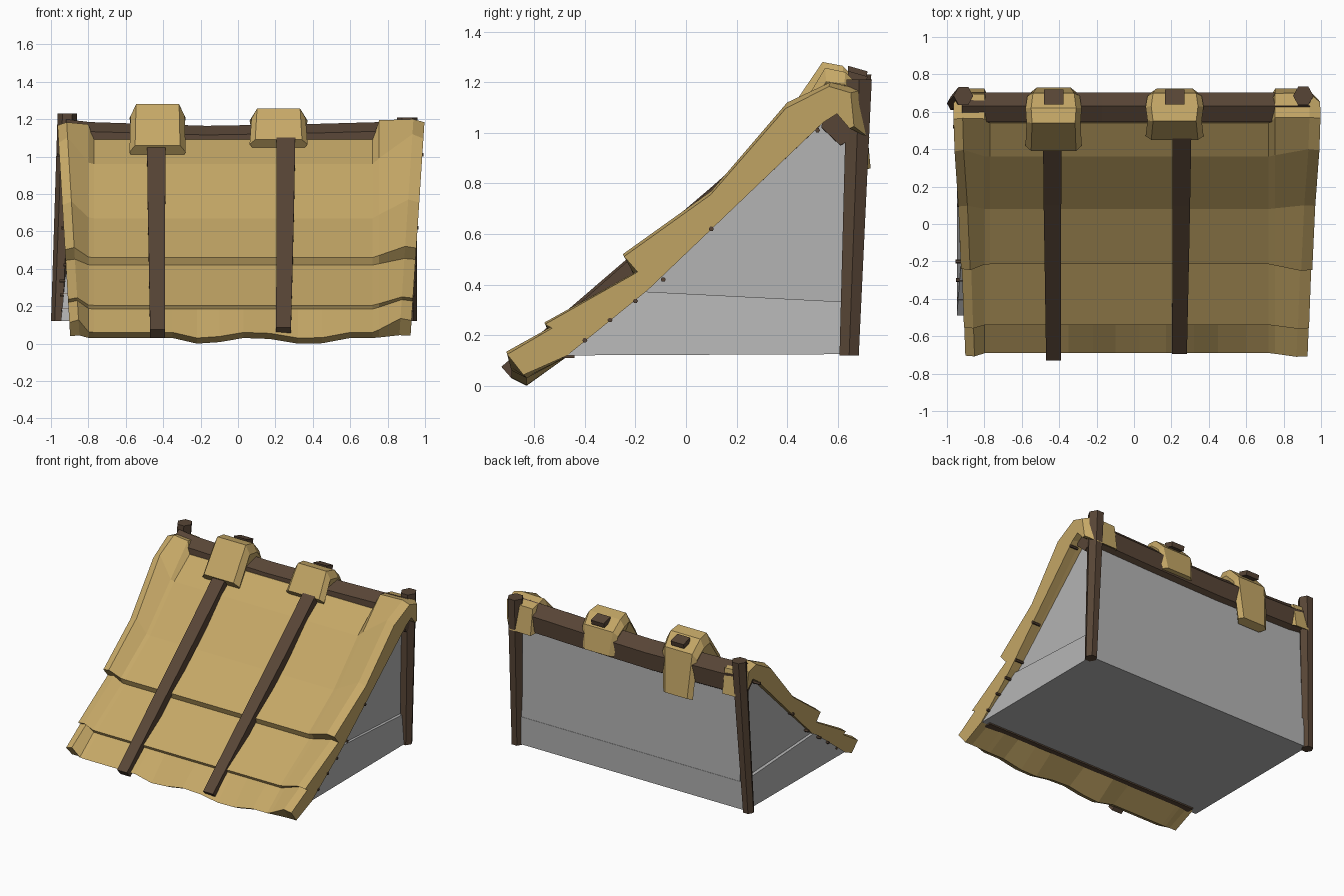
import bpy, bmesh, math
from mathutils import Vector

if "Cube" in bpy.data.objects:
    bpy.data.objects.remove(bpy.data.objects["Cube"])


def material(name, rgb):
    m = bpy.data.materials.new(name)
    m.diffuse_color = (*rgb, 1)
    m.use_nodes = True
    m.node_tree.nodes["Principled BSDF"].inputs["Base Color"].default_value = m.diffuse_color
    return m


STRAW = material("straw", (0.56, 0.39, 0.135))
WOOD = material("dark_wood", (0.097, 0.06, 0.037))
PLASTER = material("grey_plaster", (0.46, 0.46, 0.46))


def loft(name, rings, mat):
    """Skin a list of equal-length closed rings and cap both ends."""
    bm = bmesh.new()
    vs = [[bm.verts.new(p) for p in r] for r in rings]
    n = len(rings[0])
    for a, b in zip(vs, vs[1:]):
        for i in range(n):
            j = (i + 1) % n
            bm.faces.new((a[i], a[j], b[j], b[i]))
    bm.faces.new(vs[0][::-1])
    bm.faces.new(vs[-1])
    bmesh.ops.recalc_face_normals(bm, faces=bm.faces)
    me = bpy.data.meshes.new(name)
    bm.to_mesh(me)
    bm.free()
    me.materials.append(mat)
    ob = bpy.data.objects.new(name, me)
    bpy.context.collection.objects.link(ob)
    return ob


def edge_x(side, z):
    """Outer side of the roof, leaning outwards with height."""
    return 0.92 + 0.065 * z if side > 0 else -(0.895 + 0.06 * z)


# Thatched roof: three overlapping layers, lofted sideways with raised rims
MID = [(-.63, .03), (-.69, .06), (-.53, .185), (-.54, .205), (-.20, .42), (-.215, .46),
       (.08, .67), (.36, .96), (.54, 1.09), (.63, 1.09), (.66, 1.0),
       (.63, 1.0), (.58, 1.05), (.50, .99), (-.15, .375), (-.47, .115)]
RIM = [(-.645, .045), (-.71, .135), (-.53, .235), (-.56, .25), (-.19, .455), (-.25, .52),
       (.10, .77), (.40, 1.12), (.57, 1.2), (.655, 1.17), (.665, 1.03),
       (.65, 1.02), (.60, 1.08), (.55, 1.05), (-.15, .38), (-.47, .12)]


def roof_ring(x, t, side=0, inset=0, dip=0, ridge=None):
    """Blend MID to RIM by t; ridge gives the blend over the log, wrapping it."""
    ring = []
    for k, ((y0, z0), (y1, z1)) in enumerate(zip(MID, RIM)):
        s = ridge if ridge is not None and 8 <= k <= 11 else t
        y, z = y0 + (y1 - y0) * s, z0 + (z1 - z0) * s
        px = edge_x(side, z) - side * inset if side else x
        if ridge is not None and k in (9, 10):
            y += .06 if k == 10 else .045
            z -= .05 if k == 10 else 0
        ring.append((px, y, z - (dip if k < 2 else 0)))
    return ring


rings = [roof_ring(0, .7, -1, 0), roof_ring(0, .9, -1, .05, 0, .85),
         roof_ring(-.80, .05, 0, 0, 0, .75)]
for x, dip in ((-.77, 0), (-.35, 0), (-.22, .03), (-.1, .022), (.03, 0), (.17, .005),
               (.32, .03), (.45, .028), (.6, 0), (.72, 0)):
    rings.append(roof_ring(x, 0, 0, 0, dip))
rings += [roof_ring(.755, .2, 0, 0, 0, .95), roof_ring(0, 1, 1, .06, 0, 1),
          roof_ring(0, .85, 1, 0)]
loft("thatch_roof", rings, STRAW)


# Plaster walls: wider base course and inset upper gable
def prism(name, prof, x_low, x_high, mat, shift=0):
    zs = [p[1] for p in prof]
    lo, hi = min(zs), max(zs)
    half = lambda z: x_low + (x_high - x_low) * (z - lo) / (hi - lo)
    loft(name, [[(s * half(z) + shift, y, z) for y, z in prof] for s in (-1, 1)], mat)


prism("base_wall", [(-.49, .12), (.655, .125), (.662, .33), (-.16, .372), (-.2, .35)],
      .935, .91, PLASTER, -.012)
prism("gable_wall", [(-.17, .36), (.66, .32), (.66, 1.03), (.60, 1.09), (.53, 1.04)],
      .89, .90, PLASTER, -.01)

# Sill beam under the front eave
prism("sill_beam", [(-.50, .11), (-.44, .11), (-.44, .125), (-.50, .13)], .88, .88, WOOD)

# Sagging ridge log, six sided and deeper below
rings = []
for x, z, r in ((-.92, 1.075, .125), (-.79, 1.06, .125), (-.17, 1.045, .12),
                (.4, 1.055, .12), (.94, 1.07, .12)):
    rings.append([(x, .62 + .092 * math.cos(a), z + r * math.sin(a))
                  for a in (math.pi / 3 * (k + .4) for k in range(6))])
loft("ridge_beam", rings, WOOD)


# Leaning corner posts, six sided
def post(name, foot, head, r0, r1):
    rings = []
    for p, r in ((foot, r0), (head, r1)):
        rings.append([(p[0] + r * 1.05 * math.cos(a), p[1] + r * 1.1 * math.sin(a), p[2])
                      for a in (math.pi / 3 * k for k in range(6))])
    loft(name, rings, WOOD)


post("left_post", (-.96, .645, .12), (-.912, .685, 1.23), .038, .05)
post("right_post", (.915, .645, .12), (.905, .685, 1.21), .04, .052)


# Straps that run down the roof
def strap(name, path, thick):
    rings = []
    for x, y, z, w in path:
        n = Vector((0, -.66, .75)) * thick
        rings.append([(x - w, y, z), (x + w, y, z),
                      (x + w, y - n.y, z - n.z), (x - w, y - n.y, z - n.z)])
    loft(name, rings, WOOD)


strap("left_strap", [(-.437, .5, 1.14, .05), (-.436, .1, .785, .047),
                     (-.434, -.2, .53, .044), (-.43, -.73, .075, .04)], .06)
strap("right_strap", [(.257, .5, 1.14, .05), (.253, .1, .78, .047),
                      (.25, -.2, .52, .044), (.243, -.695, .085, .04)], .06)


# Thatch caps saddled over the ridge, with a wooden peg behind each
def cap(name, cx, w, outer, inner, peg_z):
    rings = []
    for (yo, zo, dw), (yi, zi) in zip(outer, inner):
        ym, zm = yo + (yi - yo) * .4, zo + (zi - zo) * .4
        h = w - dw
        rings.append([(cx - h + .03, yo, zo), (cx + h - .03, yo, zo), (cx + h, ym, zm),
                      (cx + h - .03, yi, zi), (cx - h + .03, yi, zi), (cx - h, ym, zm)])
    loft(name + "_cap", rings, STRAW)
    prof = [(.64, peg_z - .025), (.71, peg_z - .045), (.718, peg_z - .012), (.64, peg_z + .01)]
    loft(name + "_cap_peg", [[(cx + s * .052, y, z) for y, z in prof] for s in (-1, 1)], WOOD)


cap("left", -.43, .15,
    [(.39, 1.06, 0), (.54, 1.28, .005), (.62, 1.265, 0), (.70, 1.18, .01), (.73, .86, .03)],
    [(.46, .97), (.55, 1.12), (.62, 1.12), (.66, 1.08), (.67, .84)], 1.255)
cap("right", .217, .155,
    [(.45, 1.09, 0), (.55, 1.257, .01), (.63, 1.24, 0), (.70, 1.17, .01), (.725, 1.0, .03)],
    [(.50, 1.03), (.56, 1.12), (.62, 1.12), (.66, 1.1), (.67, .99)], 1.235)

# Small pegs along both roof edges
for side, label in ((-1, "left"), (1, "right")):
    for i, (y, z) in enumerate(((.52, 1.01), (.10, .62), (-.09, .42), (-.2, .335),
                                (-.3, .26), (-.4, .18))):
        x = edge_x(side, z)
        out = (.012 if i < 3 else .04) if side < 0 else .006
        prof = [(y + .01 * math.cos(k * math.pi / 3), z + .01 * math.sin(k * math.pi / 3))
                for k in range(6)]
        loft(f"{label}_edge_peg_{i + 1}",
             [[(x + side * d, a, b) for a, b in prof] for d in (-.06, out)], WOOD)
